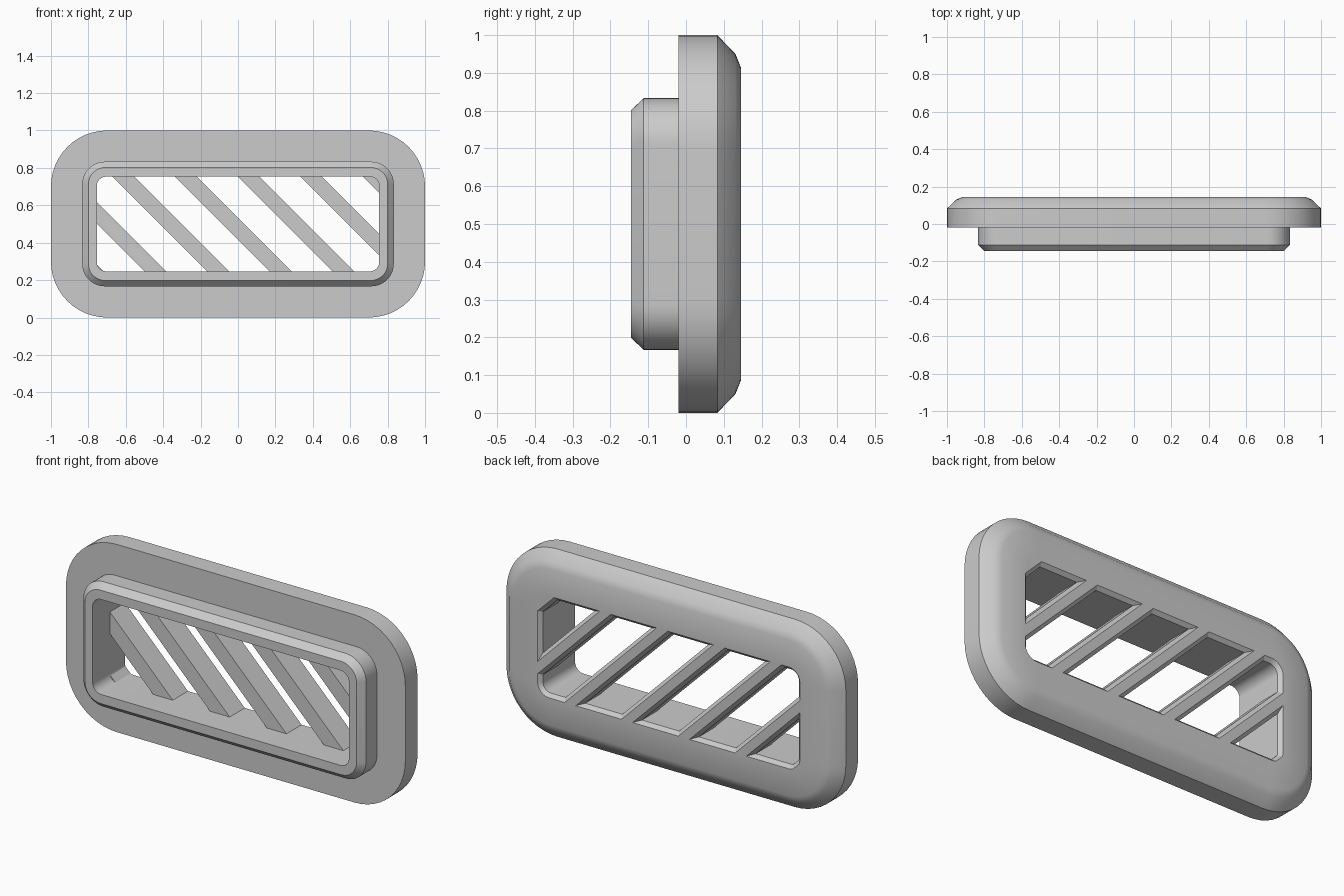
import bpy
import bmesh
import math
from mathutils import Vector

if "Cube" in bpy.data.objects:
    bpy.data.objects.remove(bpy.data.objects["Cube"], do_unlink=True)

MID_Z = 0.5
BACK = 0.145
CHAMFER = 0.018
HOLE_X, HOLE_Z = 0.755, 0.253

grey = bpy.data.materials.new("plain_grey")
grey.use_nodes = True
grey.diffuse_color = (0.6, 0.6, 0.6, 1)
grey.node_tree.nodes["Principled BSDF"].inputs["Base Color"].default_value = (0.6, 0.6, 0.6, 1)


def finish(name, bm):
    bmesh.ops.recalc_face_normals(bm, faces=bm.faces)
    mesh = bpy.data.meshes.new(name)
    bm.to_mesh(mesh)
    bm.free()
    mesh.materials.append(grey)
    obj = bpy.data.objects.new(name, mesh)
    bpy.context.collection.objects.link(obj)
    return obj


def rounded_ring(bm, hx, hz, r, y, segs=12):
    """Loop of vertices around a rounded rectangle at depth y."""
    ring = []
    for quarter, (sx, sz) in enumerate([(1, 1), (-1, 1), (-1, -1), (1, -1)]):
        for i in range(segs + 1):
            a = math.pi / 2 * (quarter + i / segs)
            ring.append(bm.verts.new((sx * (hx - r) + r * math.cos(a), y,
                                      MID_Z + sz * (hz - r) + r * math.sin(a))))
    return ring


# Frame: collar, flange with rounded back edge, and chamfered opening
sections = [
    (0.80, 0.302, 0.09, -BACK),
    (0.833, 0.333, 0.12, -0.112),
    (0.833, 0.333, 0.12, -0.02),
    (1.0, 0.5, 0.3, -0.02),
    (1.0, 0.5, 0.3, 0.083),
    (0.95, 0.45, 0.25, 0.131),
    (0.915, 0.415, 0.215, BACK),
    (HOLE_X + CHAMFER, HOLE_Z + CHAMFER, 0.05 + CHAMFER, BACK),
    (HOLE_X, HOLE_Z, 0.05, BACK - CHAMFER),
    (HOLE_X, HOLE_Z, 0.05, -BACK),
]
bm = bmesh.new()
rings = [rounded_ring(bm, *s) for s in sections]
for a, b in zip(rings, rings[1:] + rings[:1]):
    n = len(a)
    for i in range(n):
        j = (i + 1) % n
        bm.faces.new((a[i], a[j], b[j], b[i]))
frame = finish("vent_frame", bm)
bpy.context.view_layer.objects.active = frame
frame.select_set(True)
bpy.ops.object.shade_smooth_by_angle(angle=math.radians(30))

# Diagonal slats, chamfered at the back and trimmed to the opening
along = Vector((1, 0, -1)).normalized()
across = Vector((1, 0, 1)).normalized()
half = 0.041
profile = [(-half, 0), (half, 0), (half, BACK - CHAMFER), (half - CHAMFER, BACK),
           (CHAMFER - half, BACK), (-half, BACK - CHAMFER)]
for k in range(-2, 5):
    centre = Vector((-0.36 + 0.335 * k, 0, MID_Z))
    bm = bmesh.new()
    verts = [bm.verts.new(centre - along + across * u + Vector((0, y, 0))) for u, y in profile]
    face = bm.faces.new(verts)
    out = bmesh.ops.extrude_face_region(bm, geom=[face])
    bmesh.ops.translate(bm, vec=along * 2,
                        verts=[g for g in out["geom"] if isinstance(g, bmesh.types.BMVert)])
    for normal, reach in [((1, 0, 0), HOLE_X), ((-1, 0, 0), HOLE_X),
                          ((0, 0, 1), HOLE_Z), ((0, 0, -1), HOLE_Z)]:
        point = Vector((0, 0, MID_Z)) + Vector(normal) * (reach + CHAMFER)
        bmesh.ops.bisect_plane(bm, geom=bm.verts[:] + bm.edges[:] + bm.faces[:],
                               plane_co=point, plane_no=normal, clear_outer=True)
        bmesh.ops.holes_fill(bm, edges=[e for e in bm.edges if e.is_boundary])
    finish(f"slat_{k + 3}", bm)
